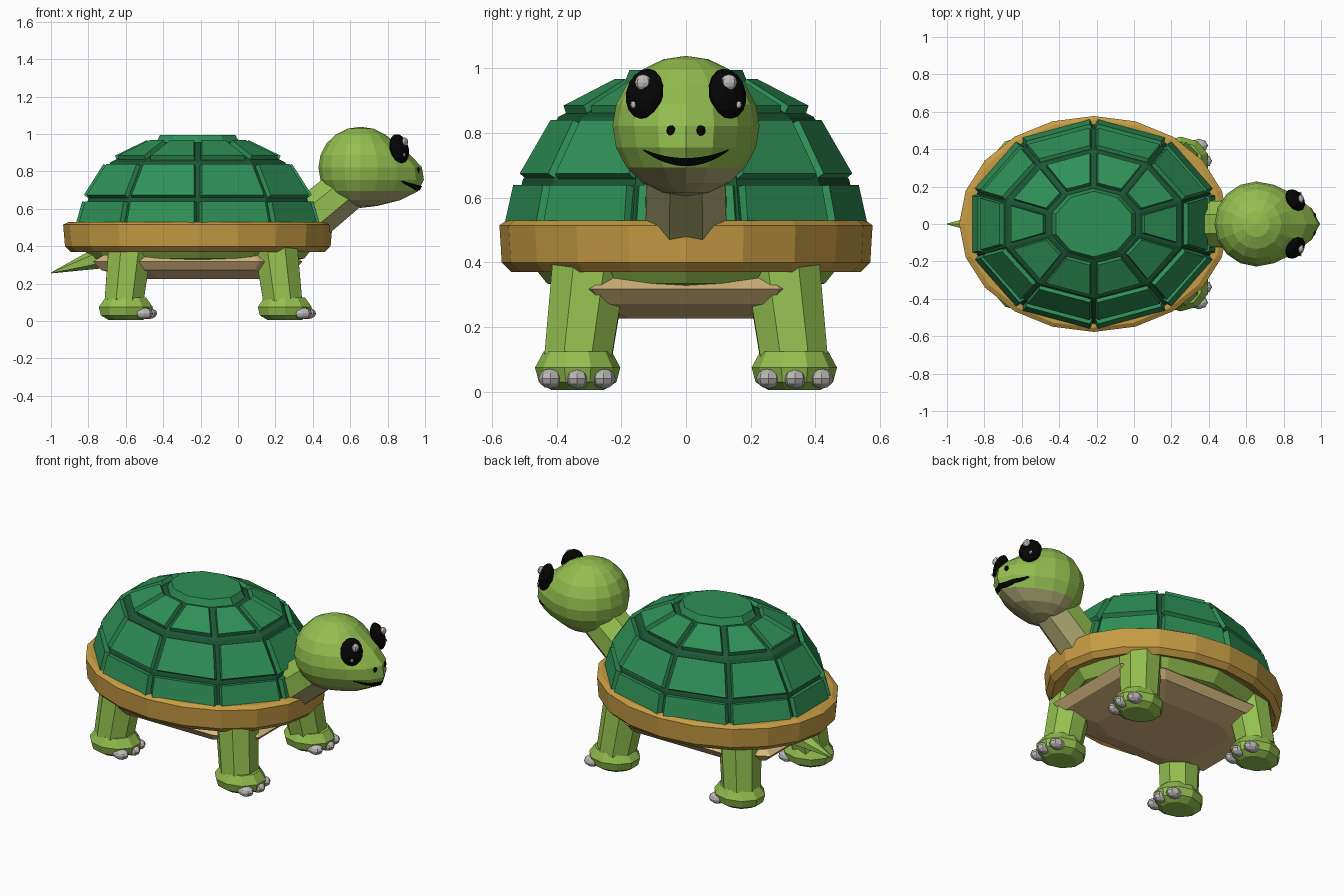
import bpy, bmesh, math
from mathutils import Vector, Matrix
from mathutils.bvhtree import BVHTree

if "Cube" in bpy.data.objects:
    bpy.data.objects.remove(bpy.data.objects["Cube"])

CX = -0.215  # shell centre along x


def material(name, r, g, b):
    m = bpy.data.materials.new(name)
    m.diffuse_color = [(c / 255) ** 2.2 for c in (r, g, b)] + [1]
    m.use_nodes = True
    m.node_tree.nodes["Principled BSDF"].inputs["Base Color"].default_value = m.diffuse_color
    return m


SKIN = material("skin green", 146, 190, 80)
PANEL = material("panel green", 50, 143, 87)
GROOVE = material("groove green", 33, 86, 56)
RIM = material("rim ochre", 198, 155, 70)
BELLY = material("belly tan", 215, 184, 126)
THROAT = material("throat olive", 176, 172, 116)
BLACK = material("black", 13, 13, 13)
NAIL = material("nail grey", 188, 185, 181)


def finish(name, bm, *mats):
    bmesh.ops.recalc_face_normals(bm, faces=bm.faces)
    me = bpy.data.meshes.new(name)
    bm.to_mesh(me)
    bm.free()
    for m in mats:
        me.materials.append(m)
    ob = bpy.data.objects.new(name, me)
    bpy.context.collection.objects.link(ob)
    return ob


def loft(bm, rings):
    """Skin a stack of equal-length point rings and cap both ends."""
    vs = [[bm.verts.new(p) for p in r] for r in rings]
    n = len(vs[0])
    for a, b in zip(vs, vs[1:]):
        for i in range(n):
            j = (i + 1) % n
            bm.faces.new((a[i], a[j], b[j], b[i]))
    bm.faces.new(vs[0][::-1])
    bm.faces.new(vs[-1])


def oval(rx, ry, z, n, start=0.0, cx=CX, cy=0.0):
    return [Vector((cx + rx * math.cos(start + math.tau * i / n),
                    cy + ry * math.sin(start + math.tau * i / n), z)) for i in range(n)]


def tube(bm, a, b, ra, rb, n, flat=1.0):
    """Tapered prism between two points."""
    a, b = Vector(a), Vector(b)
    d = (b - a).normalized()
    side = Vector((0, 1, 0))
    side = (side - d * side.dot(d)).normalized()
    up = d.cross(side)
    ring = lambda c, r: [c + r * (side * math.cos(t) + up * flat * math.sin(t))
                         for t in (math.tau * (i + .5) / n for i in range(n))]
    loft(bm, [ring(a, ra), ring(b, rb)])


def ball(bm, centre, radii, u=8, v=6, rot=Matrix()):
    m = Matrix.Translation(centre) @ rot @ Matrix.Diagonal((*radii, 1))
    return bmesh.ops.create_uvsphere(bm, u_segments=u, v_segments=v, radius=1, matrix=m)["verts"]


# Shell core, seen in the grooves
A0 = math.radians(18)
bm = bmesh.new()
loft(bm, [oval(rx, ry, z, 10, A0) for rx, ry, z in
          ((.665, .54, .45), (.66, .535, .52), (.615, .505, .655),
           (.49, .395, .85), (.25, .195, .955))])
finish("shell_core", bm, GROOVE)

# Raised shell panels: three rows of ten
ROWS = [((.69, .57, .505), (.65, .54, .64)),
        ((.64, .52, .675), (.53, .425, .84)),
        ((.465, .385, .885), (.285, .225, .968))]
bm = bmesh.new()
for low, high in ROWS:
    lo, hi = oval(*low, 10, A0), oval(*high, 10, A0)
    for i in range(10):
        j = (i + 1) % 10
        out = []
        for p, q in ((lo[i], lo[j]), (lo[j], lo[i]), (hi[j], hi[i]), (hi[i], hi[j])):
            out.append(p + (q - p).normalized() * .022)
        mid = sum(out, Vector()) / 4
        nrm = (out[1] - out[0]).cross(out[3] - out[0]).normalized()
        base = [mid + (p - mid) * 1.06 - nrm * .05 for p in out]
        loft(bm, [base, out])
finish("shell_panels", bm, PANEL)

# Top plate
bm = bmesh.new()
loft(bm, [oval(.24, .195, .945, 10, A0), oval(.212, .175, .995, 10, A0)])
finish("shell_top_plate", bm, PANEL)

# Shell rim
bm = bmesh.new()
loft(bm, [oval(rx, ry, z, 20) for rx, ry, z in
          ((.60, .48, .40), (.68, .54, .37), (.71, .57, .40), (.72, .577, .515), (.69, .555, .53))])
finish("shell_rim", bm, RIM)

# Body under the shell
bm = bmesh.new()
loft(bm, [oval(.50, .36, .32, 12), oval(.57, .43, .335, 12), oval(.63, .49, .41, 12)])
finish("body", bm, SKIN)

# Belly plate
OCT = [(.56, -.29), (.56, .29), (.33, .41), (-.33, .41), (-.56, .29), (-.56, -.29), (-.33, -.41), (.33, -.41)]
bm = bmesh.new()
loft(bm, [[Vector((CX + x * s, y * s, z)) for x, y in OCT] for s, z in
          ((.6, .226), (.92, .272), (1, .318), (.9, .352))])
finish("belly_plate", bm, BELLY)

# Legs, feet and toes
for end, fx, tx in (("front", .25, .20), ("back", -.60, -.575)):
    for side, s in (("right", -1), ("left", 1)):
        bm = bmesh.new()
        tube(bm, (tx, s * .295, .42), (fx - .01, s * .335, .10), .125, .112, 8)
        finish(f"{end}_{side}_leg", bm, SKIN)
        bm = bmesh.new()
        loft(bm, [oval(rx, ry, z, 10, A0, fx, s * .335) for rx, ry, z in
                  ((.095, .08, .005), (.14, .12, .03), (.152, .132, .075), (.115, .105, .125))])
        finish(f"{end}_{side}_foot", bm, SKIN)
        bm = bmesh.new()
        for k in (-1, 0, 1):
            ball(bm, (fx + .118 - .022 * abs(k), s * .337 + k * .082, .041), (.05, .037, .031))
        finish(f"{end}_{side}_toes", bm, NAIL)

# Tail
bm = bmesh.new()
tube(bm, (-.72, 0, .345), (-1.0, 0, .257), .085, .003, 6, .75)
finish("tail", bm, SKIN)

# Neck with pale throat faces
bm = bmesh.new()
tube(bm, (.33, 0, .50), (.64, 0, .755), .138, .128, 8)
bm.normal_update()
for f in bm.faces:
    f.material_index = int(f.normal.dot(Vector((.64, 0, -.77))) > .3)
finish("neck", bm, SKIN, THROAT)

# Head: sphere with the lower front drawn out into a muzzle
HC, HR = Vector((.655, 0, .822)), .225
bm = bmesh.new()
ball(bm, (0, 0, 0), (1, 1, 1), 16, 10)
for v in bm.verts:
    n = v.co.copy()
    flat = math.hypot(n.x, n.y)
    c = max(0, n.x / flat) if flat > 1e-4 else 0
    w = min(1, max(0, (.62 - n.z) / .75)) * min(1, (n.z + 1) / .3)
    v.co = HC + Vector((n.x * HR + .125 * c ** 3 * w, n.y * HR * 1.01, n.z * .217))
bm.normal_update()
for f in bm.faces:  # pale chin
    c = f.calc_center_median()
    f.material_index = int(c.z < .69 and c.x > .62)
head = finish("head", bm, SKIN, THROAT)


def tree(ob):
    me = ob.data
    return BVHTree.FromPolygons([v.co for v in me.vertices], [p.vertices[:] for p in me.polygons])


def surface_x(t, y, z):
    hit = t.ray_cast(Vector((2, y, z)), Vector((-1, 0, 0)))[0]
    return hit.x if hit else .85


skull = tree(head)

# Eyes with highlights, and nostrils
for side, s in (("right", -1), ("left", 1)):
    bm = bmesh.new()
    rot = Matrix.Rotation(s * math.radians(38), 4, 'Z') @ Matrix.Rotation(math.radians(-16), 4, 'Y')
    ball(bm, (.862, s * .128, .922), (.04, .066, .08), 12, 8, rot)
    eye = finish(f"{side}_eye", bm, BLACK)
    t = tree(eye)
    bm = bmesh.new()
    for y, z, r in ((.133, .957, .025), (.162, .888, .011)):
        ball(bm, (surface_x(t, s * y, z), s * y, z), (r * .7, r, r))
    finish(f"{side}_eye_highlights", bm, NAIL)
    bm = bmesh.new()
    ball(bm, (surface_x(skull, s * .045, .808), s * .045, .808), (.008, .016, .016))
    finish(f"{side}_nostril", bm, BLACK)

# Smiling mouth, a thin band that follows the muzzle
bm = bmesh.new()
rings = []
for i in range(17):
    k = i / 8 - 1
    y = .132 * k
    top, low = .723 + .027 * k * k, .698 + .048 * k * k
    xt, xl = surface_x(skull, y, top), surface_x(skull, y, low)
    rings.append([Vector((xt + .008, y, top)), Vector((xl + .008, y, low)),
                  Vector((xl - .015, y, low)), Vector((xt - .015, y, top))])
loft(bm, rings)
finish("mouth", bm, BLACK)
